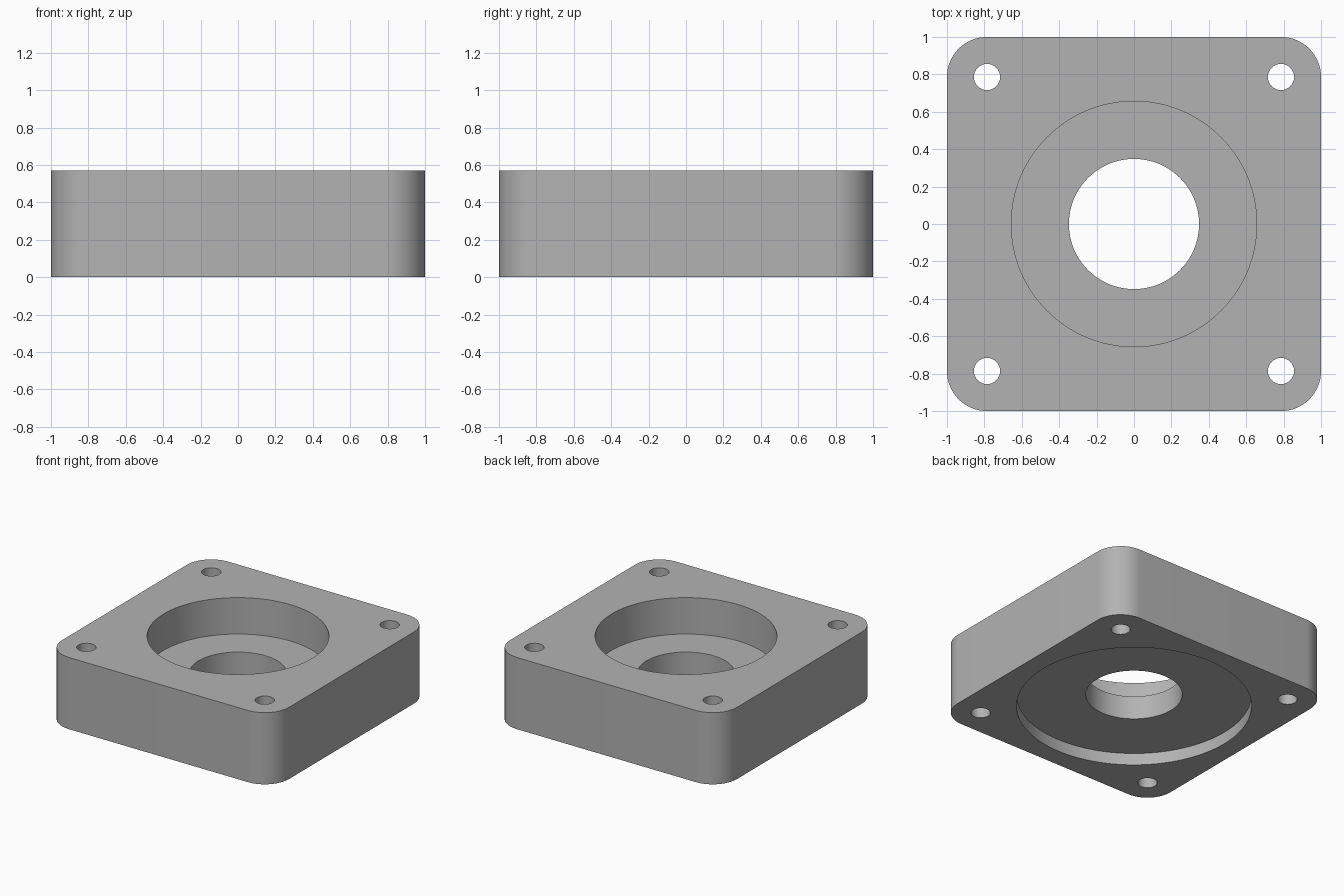
import bpy
import math
from mathutils import Vector

cube = bpy.data.objects.get("Cube")
if cube:
    bpy.data.objects.remove(cube, do_unlink=True)

HEIGHT = 0.571
CORNER = 0.214
HOLE_POS = 0.786
FLOOR_TOP = 0.281     # floor of the upper pocket
FLOOR_BOTTOM = 0.095  # ceiling of the lower recess

metal = bpy.data.materials.new("plain_grey")
metal.use_nodes = True
colour = (0.45, 0.45, 0.45, 1)
metal.diffuse_color = colour
metal.node_tree.nodes["Principled BSDF"].inputs["Base Color"].default_value = colour


def prism(name, outline, z0, z1):
    """Extrude a counter-clockwise outline from z0 to z1."""
    n = len(outline)
    verts = [(x, y, z) for z in (z0, z1) for x, y in outline]
    faces = [list(range(n))[::-1], list(range(n, 2 * n))]
    faces += [(i, (i + 1) % n, n + (i + 1) % n, n + i) for i in range(n)]
    mesh = bpy.data.meshes.new(name)
    mesh.from_pydata(verts, [], faces)
    mesh.materials.append(metal)
    obj = bpy.data.objects.new(name, mesh)
    bpy.context.collection.objects.link(obj)
    return obj


def arc(cx, cy, radius, start, sweep, steps):
    return [(cx + radius * math.cos(start + sweep * i / steps),
             cy + radius * math.sin(start + sweep * i / steps)) for i in range(steps + 1)]


def cylinder(name, x, y, radius, z0, z1, steps):
    return prism(name, arc(x, y, radius, 0, math.tau, steps)[:-1], z0, z1)


# Square body with rounded vertical corners
outline = []
inner = 1 - CORNER
for k, (sx, sy) in enumerate([(1, 1), (-1, 1), (-1, -1), (1, -1)]):
    outline += arc(sx * inner, sy * inner, CORNER, k * math.pi / 2, math.pi / 2, 24)
body = prism("mounting_block", outline, 0, HEIGHT)

# Upper pocket, lower recess, centre bore and corner screw holes
cutters = [
    cylinder("upper_pocket_cutter", 0, 0, 0.656, FLOOR_TOP, 1, 128),
    cylinder("lower_recess_cutter", 0, 0, 0.848, -1, FLOOR_BOTTOM, 128),
    cylinder("bore_cutter", 0, 0, 0.348, -1.2, 1.2, 96),
]
for sx in (-1, 1):
    for sy in (-1, 1):
        cutters.append(cylinder("screw_hole_cutter", sx * HOLE_POS, sy * HOLE_POS, 0.07, -1, 1, 48))

bpy.ops.object.select_all(action="DESELECT")
bpy.context.view_layer.objects.active = body
body.select_set(True)
for cutter in cutters:
    cutter.hide_render = True
    mod = body.modifiers.new("cut", "BOOLEAN")
    mod.operation = "DIFFERENCE"
    mod.solver = "EXACT"
    mod.object = cutter
    bpy.ops.object.modifier_apply(modifier=mod.name)
    bpy.data.objects.remove(cutter, do_unlink=True)

bpy.ops.object.shade_smooth_by_angle(angle=math.radians(30))
